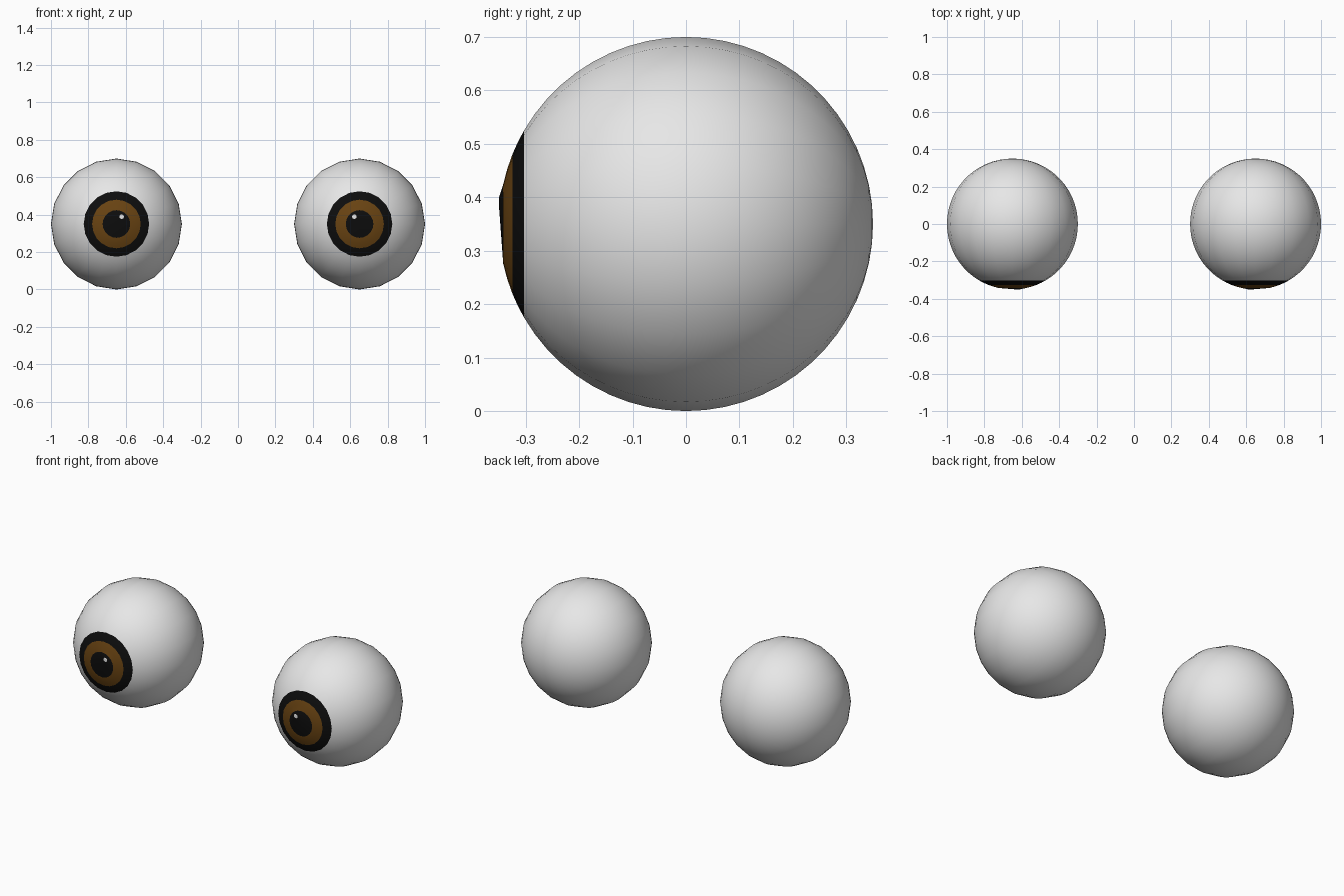
import bpy, bmesh, math

if "Cube" in bpy.data.objects:
    bpy.data.objects.remove(bpy.data.objects["Cube"])

R, CX, CZ, SEG = 0.35, 0.65, 0.35, 20


def mat(name, rgb):
    m = bpy.data.materials.new(name)
    m.diffuse_color = (*rgb, 1)
    m.use_nodes = True
    m.node_tree.nodes["Principled BSDF"].inputs["Base Color"].default_value = m.diffuse_color
    return m


WHITE, BLACK, BROWN = 0, 1, 2
mats = [mat("eye white", (0.8, 0.8, 0.8)),
        mat("black", (0.004, 0.004, 0.004)),
        mat("iris brown", (0.14, 0.056, 0.006))]

# Rings from the front pole: angle in degrees, colour of the band that ends there
bands = [(12.2, BLACK), (17, BROWN), (21.8, BROWN), (26, BLACK), (30, BLACK)]
bands += [(30 + 6 * i, WHITE) for i in range(1, 25)]


def eyeball(name, side):
    bm = bmesh.new()

    def ring(radius, y, dx=0.0, dz=0.0):
        return [bm.verts.new((side * CX + dx + radius * math.sin(2 * math.pi * i / SEG), y,
                              CZ + dz + radius * math.cos(2 * math.pi * i / SEG)))
                for i in range(SEG)]

    def cap(verts, apex, colour):
        for i in range(SEG):
            f = bm.faces.new((verts[i], verts[(i + 1) % SEG], apex))
            f.material_index = colour

    # Small off-centre highlight at the front
    hx, hz = -side * 0.028, 0.039
    prev = ring(0.012, -R + 0.0005, hx, hz)
    cap(prev, bm.verts.new((side * CX + hx, -R, CZ + hz)), WHITE)
    # Pupil, iris, dark rim and white of the eye
    for angle, colour in bands:
        a = math.radians(angle)
        cur = ring(R * math.sin(a), -R * math.cos(a))
        for i in range(SEG):
            j = (i + 1) % SEG
            f = bm.faces.new((prev[i], prev[j], cur[j], cur[i]))
            f.material_index = colour
        prev = cur
    cap(prev, bm.verts.new((side * CX, R, CZ)), WHITE)

    bmesh.ops.recalc_face_normals(bm, faces=bm.faces)
    for f in bm.faces:
        f.smooth = True
    me = bpy.data.meshes.new(name)
    bm.to_mesh(me)
    bm.free()
    for m in mats:
        me.materials.append(m)
    ob = bpy.data.objects.new(name, me)
    bpy.context.collection.objects.link(ob)


eyeball("left_eyeball", -1)
eyeball("right_eyeball", 1)
